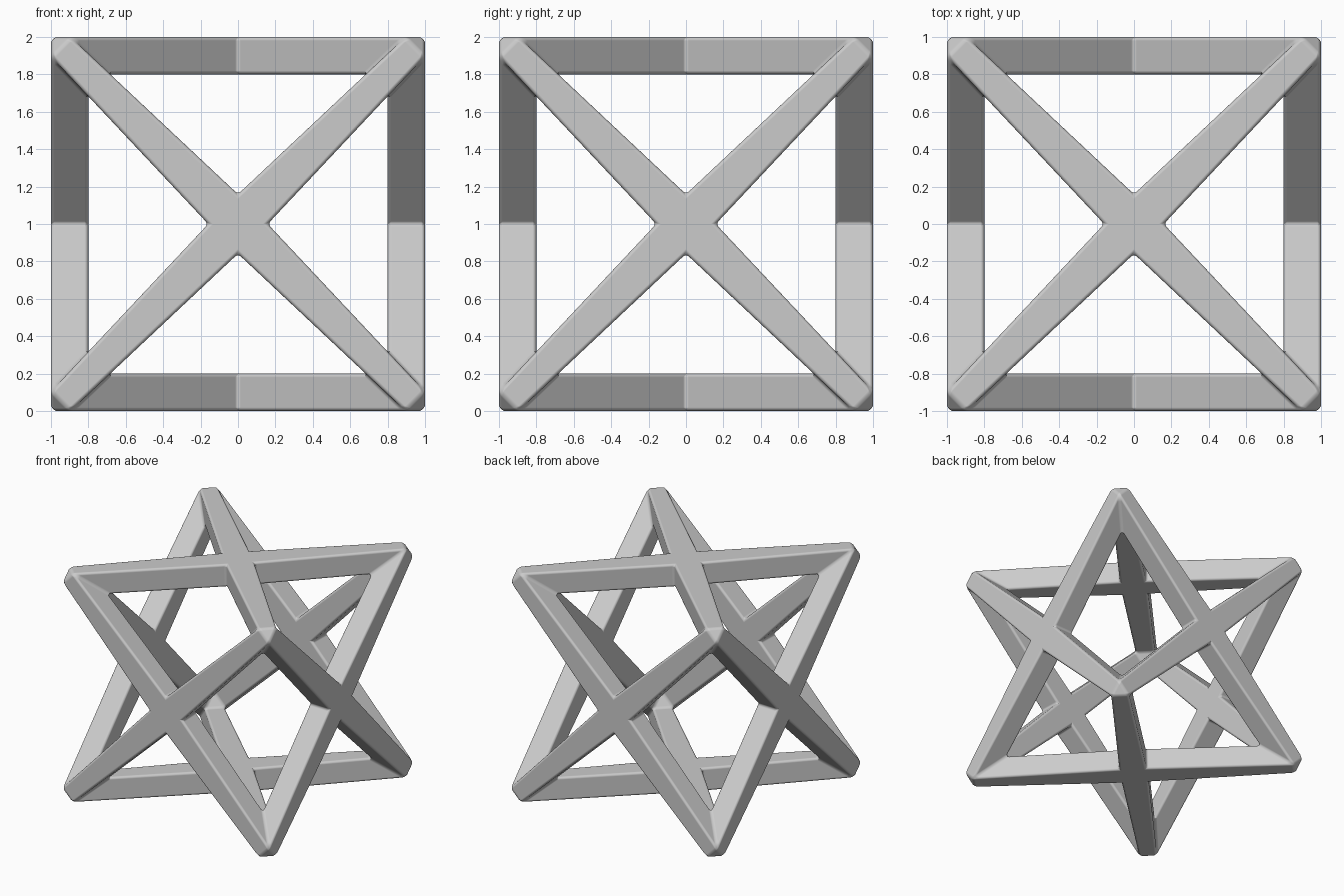
import bpy, bmesh, math
from mathutils import Vector
from itertools import product

if "Cube" in bpy.data.objects:
    bpy.data.objects.remove(bpy.data.objects["Cube"])

OUTER, INNER = 1.0, 0.8          # half size of outer and inner shells
NOTCH_OUT, NOTCH_IN = 0.16, 0.153  # crossing notch distance from face centre
CUT_OUT, CUT_IN = 0.105, 0.115   # corner truncation

bm = bmesh.new()


def to_face(axis, sign, u, v, d):
    p = [0.0, 0.0, 0.0]
    p[axis] = sign * d
    p[(axis + 1) % 3] = u
    p[(axis + 2) % 3] = v
    return Vector(p) + Vector((0, 0, 1))


def cross_outline(axis, sign, size, notch, cut):
    # one arm's three points, turned four times into an X outline
    pts = [(notch, 0), (size, size - cut), (size - cut, size)]
    out = []
    for _ in range(4):
        out += [bm.verts.new(to_face(axis, sign, u, v, size)) for u, v in pts]
        pts = [(-v, u) for u, v in pts]
    return out


# crossing tapered bars on each of the six sides
for axis, sign in product(range(3), (-1, 1)):
    outer = cross_outline(axis, sign, OUTER, NOTCH_OUT, CUT_OUT)
    inner = cross_outline(axis, sign, INNER, NOTCH_IN, CUT_IN)
    bm.faces.new(outer)
    bm.faces.new(inner[::-1])
    for i in range(12):
        if i % 3 != 1:           # open at the arm ends
            j = (i + 1) % 12
            bm.faces.new((outer[i], inner[i], inner[j], outer[j]))

# blunt caps at the eight points, outside and inside
for signs in product((-1, 1), repeat=3):
    for size, cut in ((OUTER, CUT_OUT), (INNER, CUT_IN)):
        tri = []
        for k in range(3):
            p = Vector([s * size for s in signs])
            p[k] = signs[k] * (size - cut)
            tri.append(bm.verts.new(p + Vector((0, 0, 1))))
        bm.faces.new(tri)

bmesh.ops.remove_doubles(bm, verts=bm.verts[:], dist=1e-4)
bmesh.ops.recalc_face_normals(bm, faces=bm.faces[:])
mesh = bpy.data.meshes.new("star_frame")
bm.to_mesh(mesh)
bm.free()
frame = bpy.data.objects.new("star_frame", mesh)
bpy.context.collection.objects.link(frame)

# softened edges
bevel = frame.modifiers.new("soft_edges", 'BEVEL')
bevel.width = 0.02
bevel.segments = 3
bevel.limit_method = 'ANGLE'
bevel.angle_limit = math.radians(30)
bevel.harden_normals = True

bpy.context.view_layer.objects.active = frame
frame.select_set(True)
bpy.ops.object.shade_smooth_by_angle(angle=math.radians(35))
